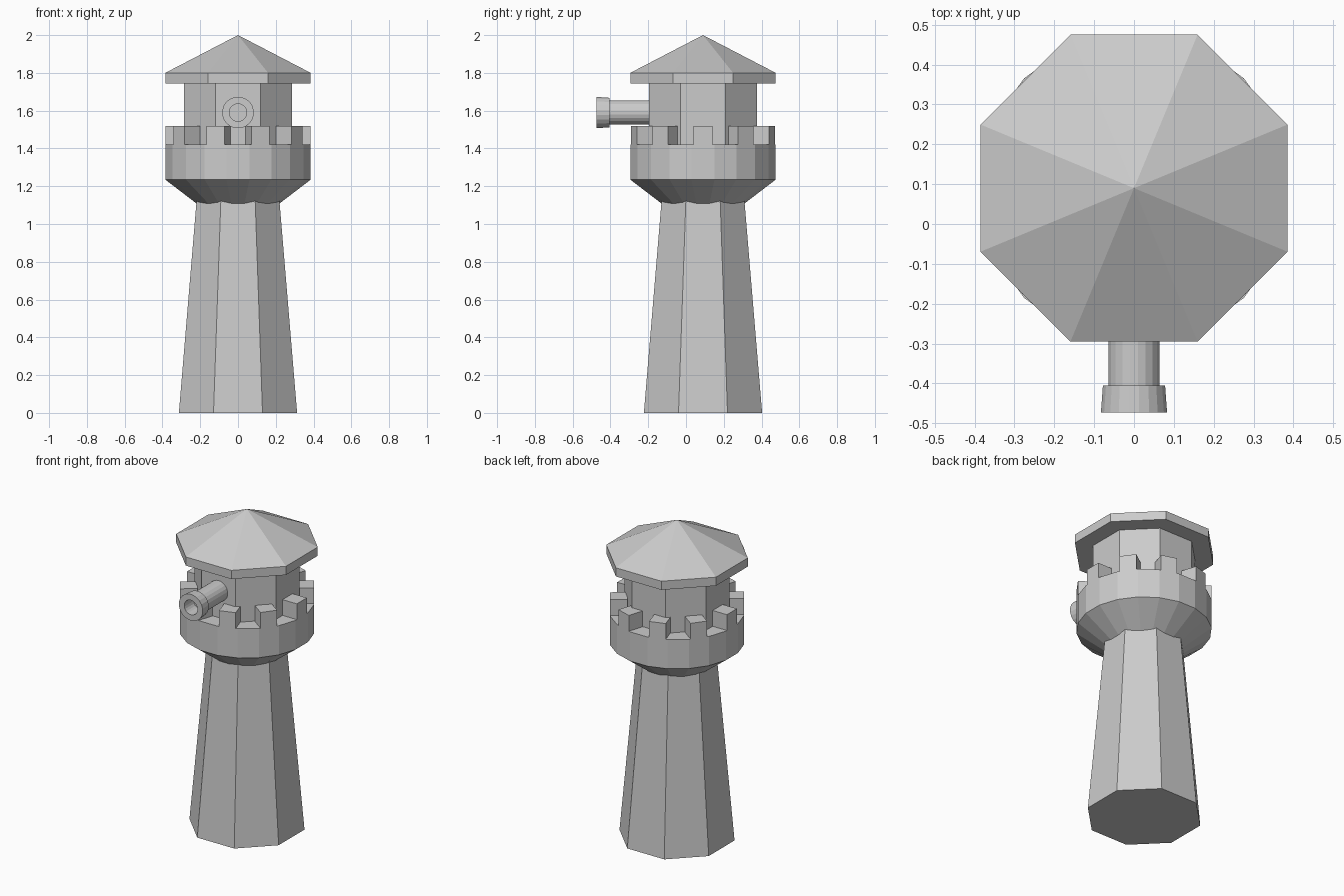
import bpy, bmesh
from math import cos, sin, pi
from mathutils import Matrix

if "Cube" in bpy.data.objects:
    bpy.data.objects.remove(bpy.data.objects["Cube"])

CY = 0.09  # tower axis lies behind the origin because the cannon sticks out


def lathe(name, sides, profile, matrix):
    """Spin (apothem, height) points into a faceted solid with flats facing the axes."""
    bm = bmesh.new()
    k = 1 / cos(pi / sides)
    rings = []
    for r, z in profile:
        if r == 0:
            rings.append([bm.verts.new((0, 0, z))] * sides)
        else:
            rings.append([bm.verts.new((r * k * cos((i + 0.5) * 2 * pi / sides),
                                        r * k * sin((i + 0.5) * 2 * pi / sides), z))
                          for i in range(sides)])
    for a, b in zip(rings, rings[1:]):
        for i in range(sides):
            j = (i + 1) % sides
            bm.faces.new(list(dict.fromkeys((a[i], a[j], b[j], b[i]))))
    for ring, flip in ((rings[0], True), (rings[-1], False)):
        if ring[0] != ring[1]:
            bm.faces.new(ring[::-1] if flip else ring)
    return finish(name, bm, matrix)


def finish(name, bm, matrix):
    bmesh.ops.recalc_face_normals(bm, faces=bm.faces)
    mesh = bpy.data.meshes.new(name)
    bm.to_mesh(mesh)
    bm.free()
    obj = bpy.data.objects.new(name, mesh)
    obj.matrix_world = matrix
    bpy.context.collection.objects.link(obj)
    return obj


axis = Matrix.Translation((0, CY, 0))

# Tapered octagonal shaft
lathe("shaft", 8, [(0.313, 0), (0.218, 1.14)], axis)

# Flared gallery with a 20-sided drum
lathe("gallery", 20, [(0.215, 1.105), (0.385, 1.235), (0.385, 1.42)], axis)

# Ten battlement blocks, one on every second drum facet
bm = bmesh.new()
for i in range(10):
    place = (Matrix.Rotation(i * pi / 5, 4, 'Z')
             @ Matrix.Translation((0.335, 0, 1.465))
             @ Matrix.Diagonal((0.1, 0.1, 0.11, 1)))
    bmesh.ops.create_cube(bm, size=1, matrix=place)
finish("battlements", bm, axis)

# Octagonal turret room
lathe("turret_room", 8, [(0.285, 1.41), (0.285, 1.75)], axis)

# Roof with a straight brim
lathe("roof", 8, [(0.385, 1.745), (0.385, 1.80), (0, 2.0)], axis)

# Cannon with a flared muzzle and hollow bore, pointing to the front
lathe("cannon", 20,
      [(0.064, 0.15), (0.064, 0.405), (0.078, 0.405), (0.083, 0.473),
       (0.046, 0.473), (0.046, 0.38)],
      Matrix.Translation((0, 0, 1.59)) @ Matrix.Rotation(pi / 2, 4, 'X'))
